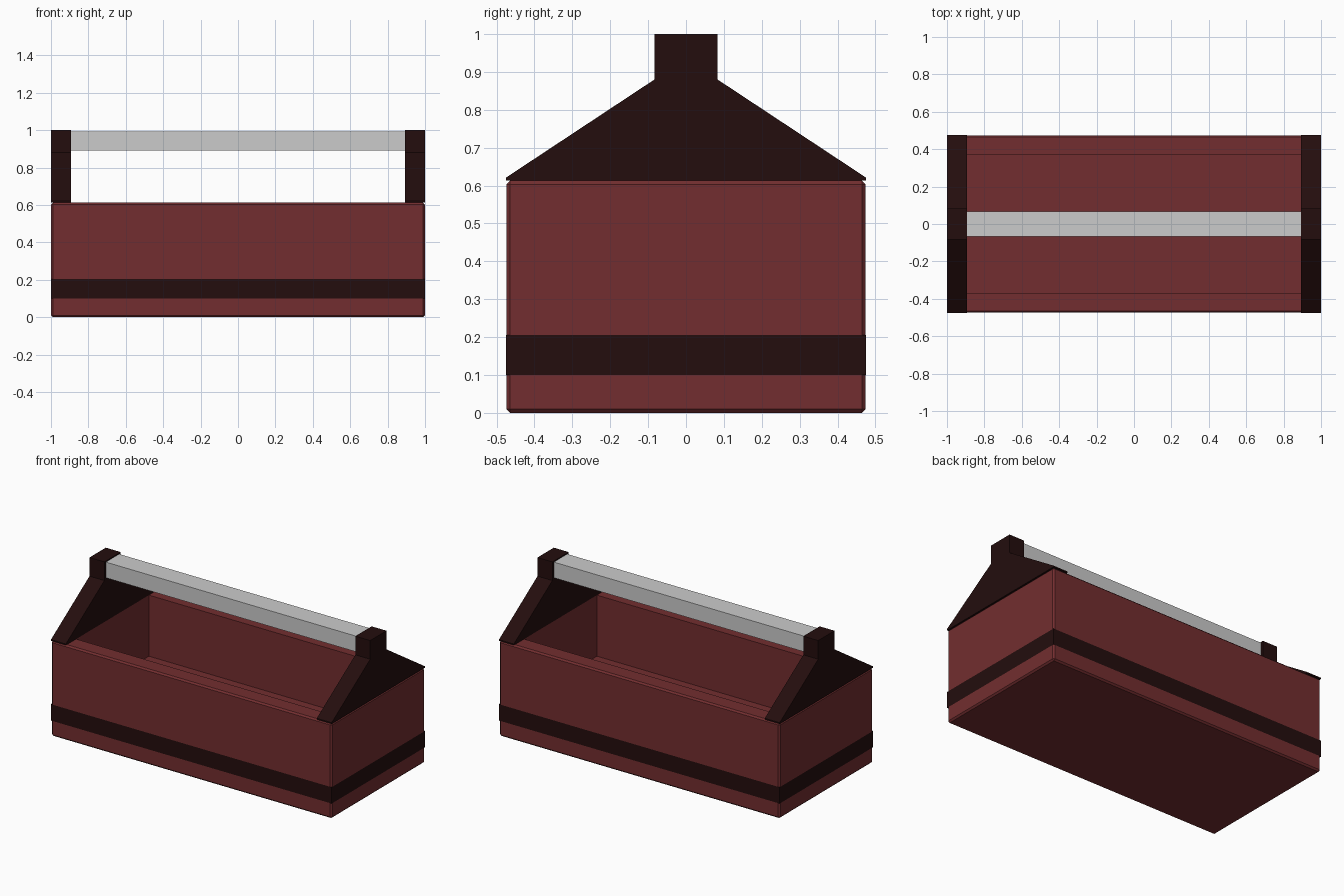
import bpy, bmesh

cube = bpy.data.objects.get("Cube")
if cube:
    bpy.data.objects.remove(cube, do_unlink=True)


def material(name, color):
    m = bpy.data.materials.new(name)
    m.use_nodes = True
    m.diffuse_color = (*color, 1)
    m.node_tree.nodes["Principled BSDF"].inputs["Base Color"].default_value = (*color, 1)
    return m


RED = material("dull red paint", (0.17, 0.027, 0.029))
DARK = material("dark brown trim", (0.017, 0.004, 0.004))
GREY = material("light grey bar", (0.6, 0.6, 0.6))

LENGTH, DEPTH, HEIGHT = 1.0, 0.475, 0.613   # half length, half depth, box height
INNER_X, INNER_Y, FLOOR = 0.894, 0.37, 0.22
EPS = 0.001


def finish(name, bm, mat):
    bmesh.ops.recalc_face_normals(bm, faces=bm.faces)
    mesh = bpy.data.meshes.new(name)
    bm.to_mesh(mesh)
    bm.free()
    mesh.materials.append(mat)
    obj = bpy.data.objects.new(name, mesh)
    bpy.context.collection.objects.link(obj)
    return obj


def box(hx, hy, z0, z1):
    bm = bmesh.new()
    bmesh.ops.create_cube(bm, size=2)
    for v in bm.verts:
        v.co = (v.co.x * hx, v.co.y * hy, z1 if v.co.z > 0 else z0)
    return bm


def prism(profile, x0, x1):
    """Extrude a (y, z) outline along x."""
    bm = bmesh.new()
    face = bm.faces.new([bm.verts.new((x0, y, z)) for y, z in profile])
    new = bmesh.ops.extrude_face_region(bm, geom=[face])["geom"]
    for v in new:
        if isinstance(v, bmesh.types.BMVert):
            v.co.x = x1
    return bm


# Open tray: chamfered box with a recessed compartment
bm = box(LENGTH - EPS, DEPTH - EPS, 0, HEIGHT)
bmesh.ops.bevel(bm, geom=bm.edges[:], offset=0.01, segments=1, affect='EDGES')
top = max(bm.faces, key=lambda f: f.calc_center_median().z)
for z in (HEIGHT, FLOOR):
    bmesh.ops.inset_region(bm, faces=[top], thickness=0.01)
    for v in top.verts:
        v.co = (INNER_X if v.co.x > 0 else -INNER_X,
                INNER_Y if v.co.y > 0 else -INNER_Y, z)
finish("tray", bm, RED)

# Dark band around the tray (four outer sides only)
bm = box(LENGTH, DEPTH, 0.1, 0.205)
caps = [f for f in bm.faces if abs(f.normal.z) > 0.5]
bmesh.ops.delete(bm, geom=caps, context='FACES_ONLY')
finish("trim_band", bm, DARK)

# Gabled end supports with a square post on top
half = [(DEPTH, HEIGHT), (DEPTH, 0.621), (0.083, 0.88), (0.083, 1.0)]
outline = half + [(-y, z) for y, z in reversed(half)]
for side, name in ((1, "left_end_support"), (-1, "right_end_support")):
    finish(name, prism(outline, side * INNER_X, side * LENGTH), DARK)

# Carrying bar between the posts
finish("handle_bar", box(INNER_X, 0.068, 0.892, 0.993), GREY)
